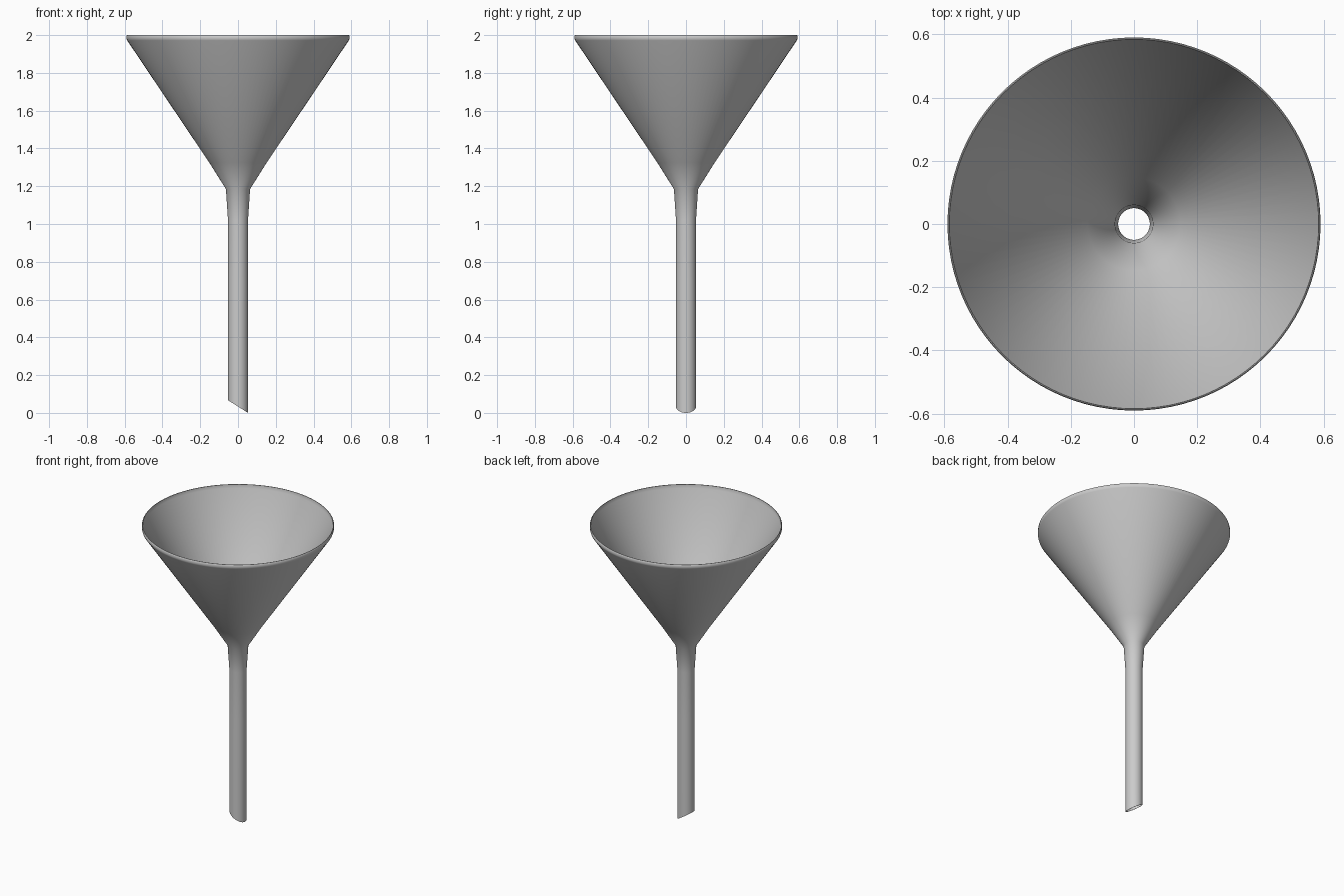
import bpy, bmesh, math

if "Cube" in bpy.data.objects:
    bpy.data.objects.remove(bpy.data.objects["Cube"])

SEGMENTS = 96
TIP_R = 0.053

# Closed wall profile (radius, height): outside from tip to rim, then inside back down
outer = [(TIP_R, 0.0), (0.053, 0.70), (0.053, 1.02), (0.064, 1.185), (0.152, 1.325),
         (0.587, 1.972), (0.59, 1.980), (0.59, 1.996), (0.587, 2.0)]
inner = [(0.584, 2.0), (0.582, 1.975), (0.147, 1.328), (0.060, 1.187),
         (0.050, 1.02), (0.050, 0.70), (0.050, 0.0)]
profile = outer + inner

bm = bmesh.new()
rings = []
for r, z in profile:
    ring = []
    for i in range(SEGMENTS):
        a = 2 * math.pi * i / SEGMENTS
        x, y = r * math.cos(a), r * math.sin(a)
        # Slanted cut at the stem tip, lowest on the +x side
        h = 0.0335 * (1 - x / TIP_R) if z == 0.0 else z
        ring.append(bm.verts.new((x, y, h)))
    rings.append(ring)

# Skin neighbouring rings, wrapping round so the wall is closed
for k, low in enumerate(rings):
    high = rings[(k + 1) % len(rings)]
    for i in range(SEGMENTS):
        j = (i + 1) % SEGMENTS
        bm.faces.new((low[i], low[j], high[j], high[i]))
bmesh.ops.recalc_face_normals(bm, faces=bm.faces[:])

mesh = bpy.data.meshes.new("funnel")
bm.to_mesh(mesh)
bm.free()
funnel = bpy.data.objects.new("funnel", mesh)
bpy.context.collection.objects.link(funnel)

# Smooth wall with crisp rim and tip edges
bpy.context.view_layer.objects.active = funnel
funnel.select_set(True)
bpy.ops.object.shade_smooth_by_angle(angle=math.radians(40))
